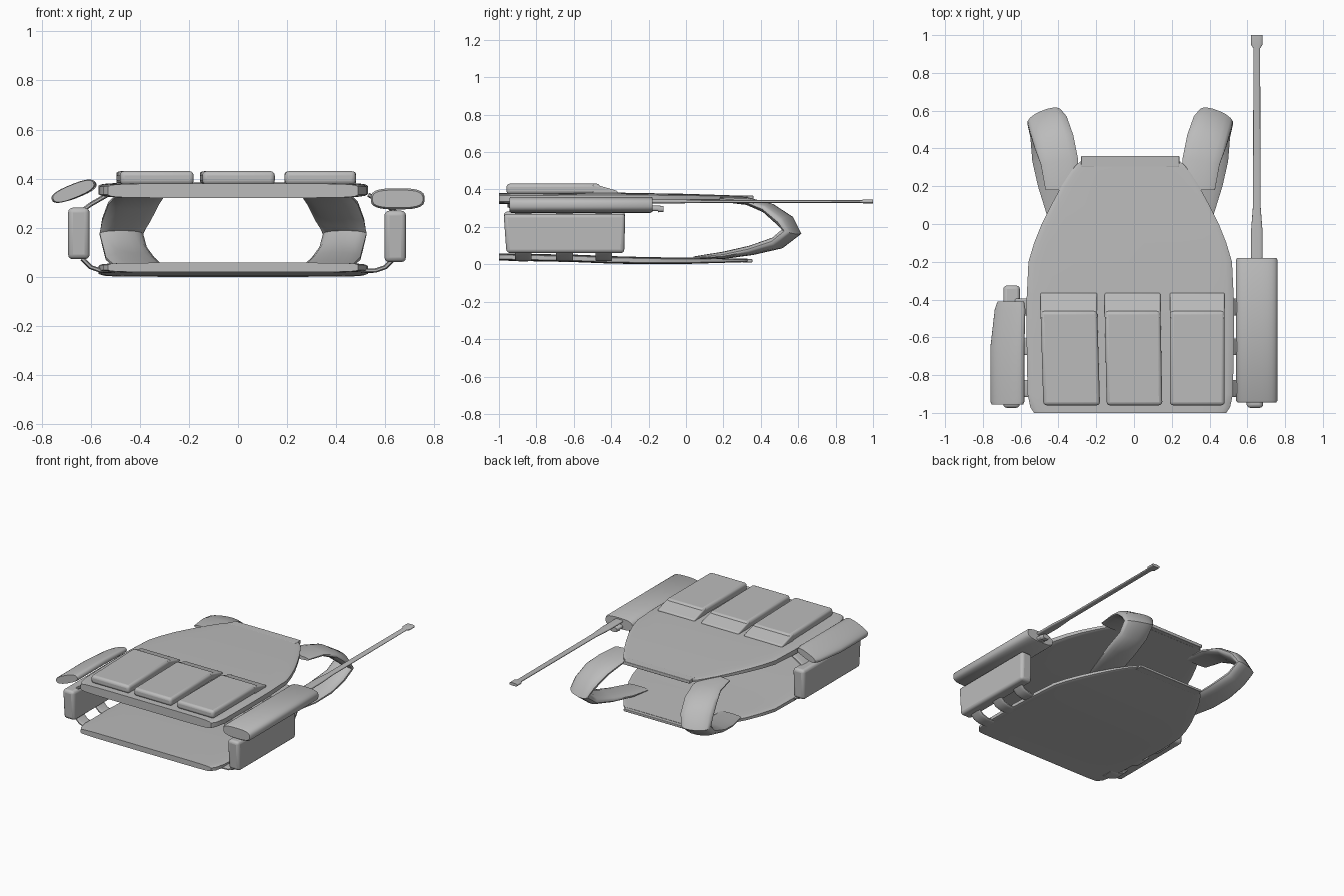
import bpy, bmesh, math
from mathutils import Vector

cube = bpy.data.objects.get("Cube")
if cube:
    bpy.data.objects.remove(cube, do_unlink=True)

GREY = (0.5, 0.5, 0.5, 1)
mat = bpy.data.materials.new("plain grey")
mat.use_nodes = True
mat.diffuse_color = GREY
mat.node_tree.nodes["Principled BSDF"].inputs["Base Color"].default_value = GREY
MID = -0.02  # centre line of the vest body


def finish(name, bm, bevel=0, angle=40):
    bmesh.ops.recalc_face_normals(bm, faces=bm.faces)
    mesh = bpy.data.meshes.new(name)
    bm.to_mesh(mesh)
    bm.free()
    mesh.materials.append(mat)
    obj = bpy.data.objects.new(name, mesh)
    bpy.context.collection.objects.link(obj)
    if bevel:
        mod = obj.modifiers.new("soft edges", "BEVEL")
        mod.width, mod.segments = bevel, 3
    bpy.ops.object.select_all(action="DESELECT")
    obj.select_set(True)
    bpy.context.view_layer.objects.active = obj
    bpy.ops.object.shade_smooth_by_angle(angle=math.radians(angle))
    return obj


def ring(centre, across, up, power=2, n=24):
    """Superellipse cross-section spanned by two half-size vectors."""
    pts = []
    for i in range(n):
        a = math.tau * (i + 0.5) / n
        c, s = math.cos(a), math.sin(a)
        c = math.copysign(abs(c) ** (2 / power), c)
        s = math.copysign(abs(s) ** (2 / power), s)
        pts.append(Vector(centre) + Vector(across) * c + Vector(up) * s)
    return pts


def loft(name, rings, angle=40):
    bm = bmesh.new()
    rows = [[bm.verts.new(p) for p in r] for r in rings]
    n = len(rows[0])
    for a, b in zip(rows, rows[1:]):
        for i in range(n):
            bm.faces.new((a[i], a[(i + 1) % n], b[(i + 1) % n], b[i]))
    bm.faces.new(rows[0])
    bm.faces.new(rows[-1])
    return finish(name, bm, angle=angle)


def box(name, low, high, bevel, shape=None):
    bm = bmesh.new()
    bmesh.ops.create_cube(bm, size=1)
    for v in bm.verts:
        top, back = v.co.z > 0, v.co.y > 0
        v.co = [l + (c + 0.5) * (h - l) for l, h, c in zip(low, high, v.co)]
        if shape:
            shape(v.co, top, back)
    return finish(name, bm, bevel)


def along_y(name, sections, power):
    """Loft from (x, y, z, half width, half height) sections."""
    return loft(name, [ring((x, y, z), (w, 0, 0), (0, 0, h), power)
                       for x, y, z, w, h in sections])


# Body panels: y, half width, then bottom and top heights of both panels
outline = [(-1, .51), (-.97, .53), (-.9, .545), (-.6, .55), (-.4, .55), (-.2, .54),
           (-.1, .51), (0, .47), (.1, .42), (.2, .365), (.27, .32), (.31, .29), (.33, .265)]


def ramp(y, keys):
    for (y0, z0), (y1, z1) in zip(keys, keys[1:]):
        if y <= y1:
            return z0 + (z1 - z0) * (y - y0) / (y1 - y0)
    return keys[-1][1]


def panel(name, low, high):
    sections = []
    for y, w in outline:
        a, b = ramp(y, low), ramp(y, high)
        sections.append((MID, y, (a + b) / 2, w, (b - a) / 2))
    along_y(name, sections, 7)


panel("front_panel", [(-1, .322), (-.4, .325), (0, .337), (.33, .342)],
      [(-1, .38), (-.4, .384), (0, .377), (.33, .366)])
panel("back_panel", [(-1, .02), (-.6, .012), (-.3, 0), (0, .002), (.33, .012)],
      [(-1, .058), (-.6, .052), (-.3, .04), (0, .036), (.33, .03)])
box("front_collar", (MID - .26, .3, .343), (MID + .26, .36, .367), .004)
box("back_collar", (MID - .26, .3, .01), (MID + .26, .355, .028), .004)

# Three magazine pouches with sloping upper flaps
for i, (x0, x1, skew) in enumerate([(-.48, -.18, -.015), (-.145, .15, -.01), (.19, .48, 0)]):
    def lean(co, top, back):
        if back:
            co.x += skew
    box(f"front_pouch_{i + 1}", (x0, -.96, .375), (x1, -.46, .431), .018, lean)

    def slope(co, top, back):
        lean(co, True, True)
        if back and top:
            co.z = .392
    box(f"pouch_flap_{i + 1}", (x0, -.5, .375), (x1, -.365, .431), .012, slope)

# Shoulder straps: offset, y, z, half width, half thickness
path = [(.36, .18, .347, .09, .012), (.375, .33, .337, .1, .02), (.405, .44, .3, .105, .028),
        (.435, .53, .232, .1, .036), (.455, .565, .175, .09, .042), (.44, .49, .115, .09, .034),
        (.42, .35, .075, .1, .026), (.39, .2, .048, .1, .02), (.36, .04, .034, .08, .008)]
for side, label in ((1, "left"), (-1, "right")):
    rings = []
    for i, (u, y, z, w, t) in enumerate(path):
        p, q = path[max(i - 1, 0)], path[min(i + 1, len(path) - 1)]
        normal = Vector((0, p[2] - q[2], q[1] - p[1])).normalized()
        turn = -.35 * min(1, max(0, (y - .2) / .3))
        rings.append(ring((MID + side * u, y, z), (side * w, w * turn, 0), normal * t, 2.2, 16))
    loft(label + "_shoulder_strap", rings, 50)

# Side pouches and the webbing that ties them to the panels
for side, label, centre, lift in ((1, "left", .64, 0), (-1, "right", -.648, .012)):
    def taper(co, top, back):
        if not top:
            co.y += -.005 if back else .015
    box(label + "_side_pouch", (centre - .044, -.975, .06 + lift),
        (centre + .044, -.325, .27 + lift), .02, taper)
    for level, curve in (("lower", [(.5, .025), (.56, .026), (.6, .04), (.635, .075)]),
                         ("upper", [(.53, .335), (.565, .315), (.6, .295), (.64, .265)])):
        for k, y in enumerate((-.87, -.65, -.44)):
            rings = []
            for i, (x, z) in enumerate(curve):
                p, q = curve[max(i - 1, 0)], curve[min(i + 1, 3)]
                n = Vector((side * (p[1] - q[1]), 0, q[0] - p[0])).normalized()
                rings.append(ring((side * x, y, z), (0, .045, 0), n * .009, 4, 16))
            loft(f"{label}_{level}_webbing_{k + 1}", rings)

# Radio with knob and flat antenna on the left side
along_y("radio", [(.65, -.945, .318, .103, .036), (.65, -.935, .318, .11, .043),
                  (.65, -.19, .318, .11, .043), (.65, -.18, .318, .105, .038)], 3)
along_y("radio_knob", [(.65, -.2, .299, .03, .015), (.65, -.15, .299, .03, .015),
                       (.65, -.148, .296, .03, .018), (.65, -.12, .296, .026, .016)], 3)
along_y("antenna", [(.65, -.19, .336, .03, .01), (.65, -.03, .336, .03, .01),
                    (.65, .1, .336, .02, .008), (.65, .93, .336, .018, .007),
                    (.65, .95, .336, .031, .01), (.65, 1, .336, .031, .01)], 3)

# Slim tilted pouch on the right side
rings = []
for y, x, grow in ((-.955, -.67, .93), (-.94, -.67, 1), (-.65, -.67, 1),
                   (-.45, -.656, .9), (-.41, -.652, .78)):
    rings.append(ring((x, y, .349), (.088 * grow, 0, .036 * grow),
                      (-.012 * grow, 0, .026 * grow), 2.6))
loft("right_slim_pouch", rings)
